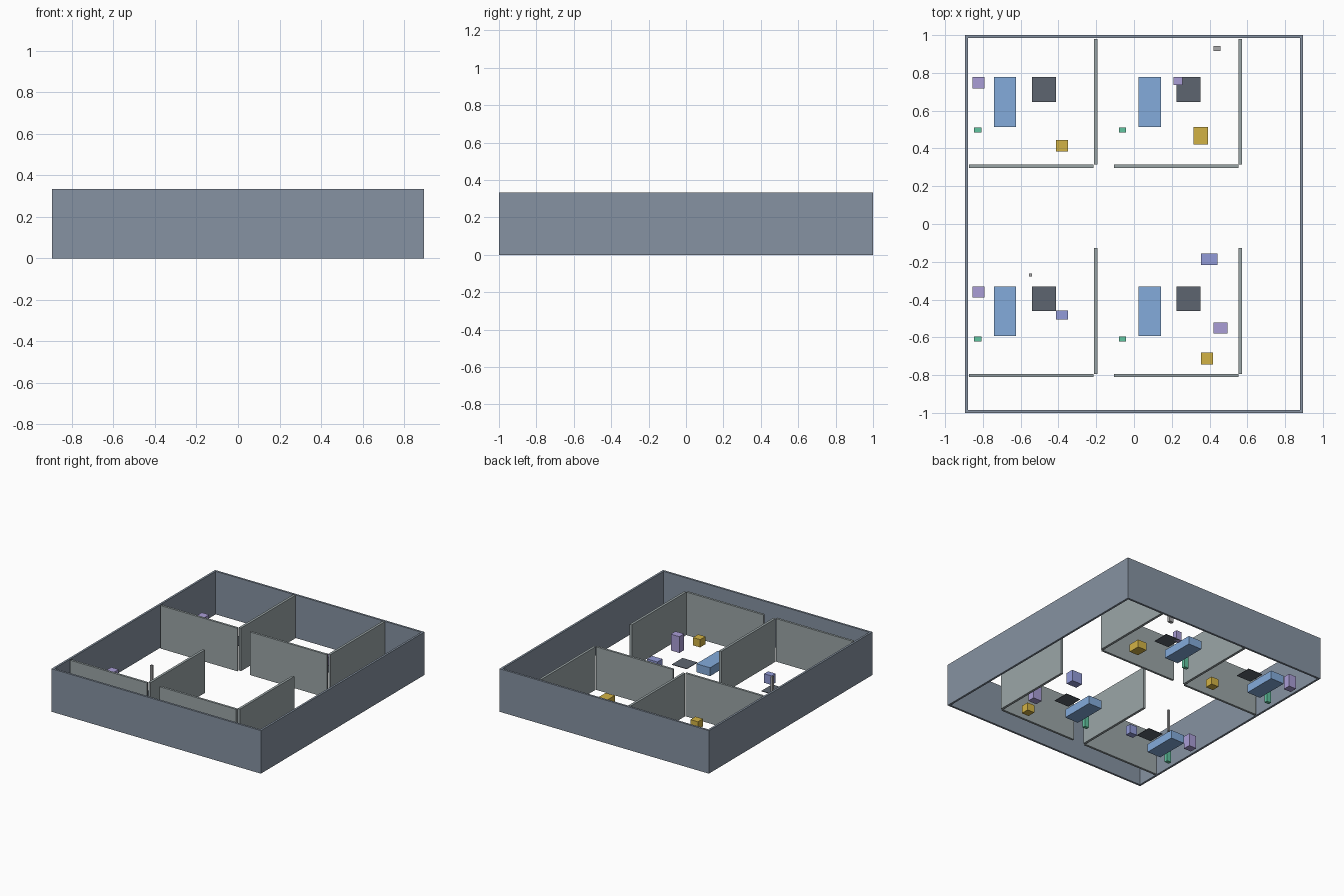
import bpy

if "Cube" in bpy.data.objects:
    bpy.data.objects.remove(bpy.data.objects["Cube"])

H = 0.333  # wall height


def material(name, rgb):
    m = bpy.data.materials.new(name)
    m.diffuse_color = (*rgb, 1)
    m.use_nodes = True
    m.node_tree.nodes["Principled BSDF"].inputs["Base Color"].default_value = m.diffuse_color
    return m


SLATE = material("slate", (0.24, 0.29, 0.36))
PALE = material("pale_grey", (0.33, 0.38, 0.39))
BLUE = material("blue", (0.23, 0.41, 0.71))
DARK = material("charcoal", (0.11, 0.13, 0.16))
LILAC = material("lilac", (0.40, 0.34, 0.67))
INDIGO = material("indigo", (0.29, 0.33, 0.69))
GREEN = material("green", (0.12, 0.56, 0.35))
YELLOW = material("yellow", (0.65, 0.45, 0.06))
GREY = material("grey", (0.40, 0.40, 0.41))


def box(name, x0, x1, y0, y1, height, mat):
    """Box standing on the floor, given by its plan extents."""
    bpy.ops.mesh.primitive_cube_add(
        size=1, location=((x0 + x1) / 2, (y0 + y1) / 2, height / 2))
    ob = bpy.context.object
    ob.name = name
    ob.scale = (x1 - x0, y1 - y0, height)
    bpy.ops.object.transform_apply(location=False, rotation=False, scale=True)
    ob.data.materials.append(mat)
    return ob


# Outer walls
X, Y, T = 0.896, 1.0, 0.016
box("outer_wall_front", -X, X, -Y, -Y + T, H, SLATE)
box("outer_wall_back", -X, X, Y - T, Y, H, SLATE)
box("outer_wall_left", -X, -X + T, -Y + T, Y - T, H, SLATE)
box("outer_wall_right", X - T, X, -Y + T, Y - T, H, SLATE)

# Four repeated rooms: partitions, bed, floor mat, canister
for row, dy in (("back", 0.0), ("front", -1.107)):
    for col, dx in (("left", 0.0), ("right", 0.766)):
        tag = f"{row}_{col}"
        for part, x0, x1, y0, y1, h, mat in (
            ("side_partition", -0.213, -0.194, 0.314, 0.979, H, PALE),
            ("front_partition", -0.873, -0.214, 0.297, 0.314, H, PALE),
            ("bed", -0.741, -0.624, 0.514, 0.777, 0.065, BLUE),
            ("floor_mat", -0.541, -0.414, 0.647, 0.777, 0.004, DARK),
            ("canister", -0.846, -0.808, 0.484, 0.511, 0.13, GREEN),
        ):
            box(f"{part}_{tag}", x0 + dx, x1 + dx, y0 + dy, y1 + dy, h, mat)
    # Cabinet beside the outer wall in the left rooms
    box(f"cabinet_{row}_left", -0.854, -0.791, 0.718 + dy, 0.777 + dy, 0.1, LILAC)

# Loose furniture that differs from room to room
box("stool_back_left", -0.413, -0.349, 0.383, 0.445, 0.06, YELLOW)
box("stool_back_right", 0.315, 0.392, 0.42, 0.513, 0.06, YELLOW)
box("stool_front_right", 0.356, 0.418, -0.745, -0.681, 0.06, YELLOW)
box("small_cabinet_back_right", 0.209, 0.257, 0.736, 0.777, 0.07, LILAC)
box("tall_cabinet_front_right", 0.422, 0.496, -0.58, -0.522, 0.126, LILAC)
box("desk_front_right", 0.354, 0.443, -0.218, -0.156, 0.088, INDIGO)
box("desk_front_left", -0.413, -0.349, -0.506, -0.458, 0.07, INDIGO)
box("bin_back_right", 0.421, 0.458, 0.917, 0.942, 0.1, GREY)
box("pole_front_left", -0.557, -0.54, -0.278, -0.262, 0.175, GREY)
